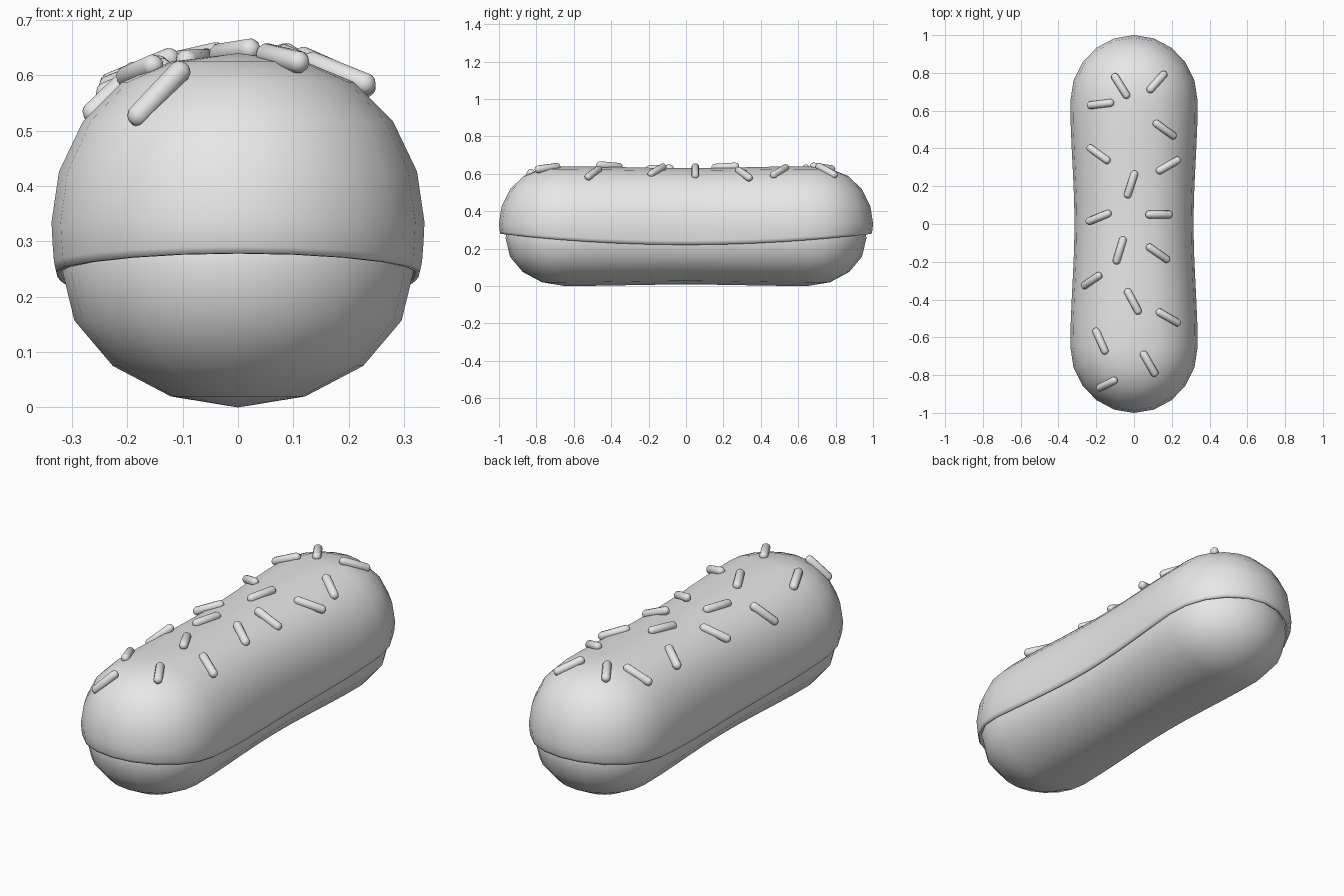
import bpy, bmesh
from math import sin, cos, pi, radians
from mathutils import Vector, Matrix
from mathutils.bvhtree import BVHTree

cube = bpy.data.objects.get("Cube")
if cube:
    bpy.data.objects.remove(cube)

grey = bpy.data.materials.new("plain grey")
grey.use_nodes = True
grey.diffuse_color = (0.8, 0.8, 0.8, 1)
grey.node_tree.nodes["Principled BSDF"].inputs["Base Color"].default_value = (0.8, 0.8, 0.8, 1)

SPINE = 0.65  # half length of the straight middle


def add_object(name, mesh):
    ob = bpy.data.objects.new(name, mesh)
    bpy.context.collection.objects.link(ob)
    return ob


def make_mesh(name, bm):
    bmesh.ops.recalc_face_normals(bm, faces=bm.faces)
    for f in bm.faces:
        f.smooth = True
    mesh = bpy.data.meshes.new(name)
    bm.to_mesh(mesh)
    mesh.materials.append(grey)
    return mesh


def waist(y):
    """0 at the middle of the bun, 1 at the ends of its straight part."""
    return (1 - cos(pi * y / SPINE)) / 2


# Stadium outline: (spine y, x direction, y direction)
def outline(caps=10, sides=10):
    half = [(SPINE, cos(pi * i / caps), sin(pi * i / caps)) for i in range(caps + 1)]
    half += [(SPINE - 2 * SPINE * i / sides, -1, 0) for i in range(1, sides)]
    return half + [(-y, -dx, -dy) for y, dx, dy in half]


# Stack outlines of relative size r at the heights given by the profile
def stack(profile, wide, narrow, cap, height):
    bm = bmesh.new()
    rings = []
    for r, level in profile:
        ring = []
        for y0, dx, dy in outline():
            k = waist(y0)
            x = (narrow + (wide - narrow) * k) * r * dx
            y = y0 + cap * r * dy
            ring.append(bm.verts.new((x, y, height(level, y, k))))
        rings.append(ring)
    n = len(rings[0])
    for a, b in zip(rings, rings[1:]):
        for i in range(n):
            j = (i + 1) % n
            bm.faces.new((a[i], a[j], b[j], b[i]))
    bmesh.ops.remove_doubles(bm, verts=bm.verts, dist=0.0005)
    return bm


# Lower bun
bun = [(0, 0), (.38, .02), (.707, .075), (.924, .157), (1, .257), (.95, .33), (.5, .4), (0, .42)]
bm = stack(bun, 0.32, 0.298, 0.315, lambda z, y, k: z + 0.008 * (1 - k) * (z < .1))
add_object("lower_bun", make_mesh("lower_bun", bm))
bm.free()

# Icing: positive levels form the dome, negative ones the skirt and its lip
RIM = 0.335


def icing_height(t, y, k):
    if t >= 0:
        return RIM + t * (0.295 + 0.01 * k)
    return RIM + t * (RIM - 0.22 - 0.06 * y * y)


icing = [(0, 1), (.36, .95), (.62, .83), (.83, .6), (.96, .3), (1, 0), (.995, -.4),
         (.987, -.8), (.975, -1), (.95, -1), (.92, -.85)]
bm = stack(icing, 0.337, 0.315, 0.35, icing_height)
add_object("icing", make_mesh("icing", bm))
surface = BVHTree.FromBMesh(bm)
bm.free()

# Sprinkle: a small capsule lying along x
bm = bmesh.new()
bmesh.ops.create_uvsphere(bm, u_segments=10, v_segments=7, radius=0.021,
                          matrix=Matrix.Rotation(pi / 2, 4, 'Y'))
for v in bm.verts:
    v.co.x += 0.056 if v.co.x > 0 else -0.056
sprinkle = make_mesh("sprinkle", bm)
bm.free()

# Scatter: x, y, turn in degrees
places = [(-.07, .73, -58), (.12, .75, 48), (-.175, .635, 7), (.16, .5, -36),
          (-.185, .37, -36), (.18, .31, 30), (-.015, .21, 72), (-.185, .035, 22),
          (.13, .05, 0), (-.075, -.14, 73), (.125, -.155, -35), (-.22, -.3, 35),
          (-.005, -.41, -62), (.18, -.495, -30), (-.175, -.62, -66),
          (.08, -.74, -60), (-.14, -.845, 27)]
for x, y, turn in places:
    hit, normal, _, _ = surface.ray_cast(Vector((x, y, 2)), Vector((0, 0, -1)))
    if normal.z < 0:
        normal = -normal
    # Keep the turn seen from above while lying flat on the icing
    a = radians(turn)
    along = Vector((cos(a), sin(a), 0))
    along.z = -along.dot(normal) / normal.z
    along.normalize()
    side = normal.cross(along)
    ob = add_object("sprinkle", sprinkle)
    turned = Matrix((along, side, normal)).transposed().to_4x4()
    ob.matrix_world = Matrix.Translation(hit + normal * 0.006) @ turned
